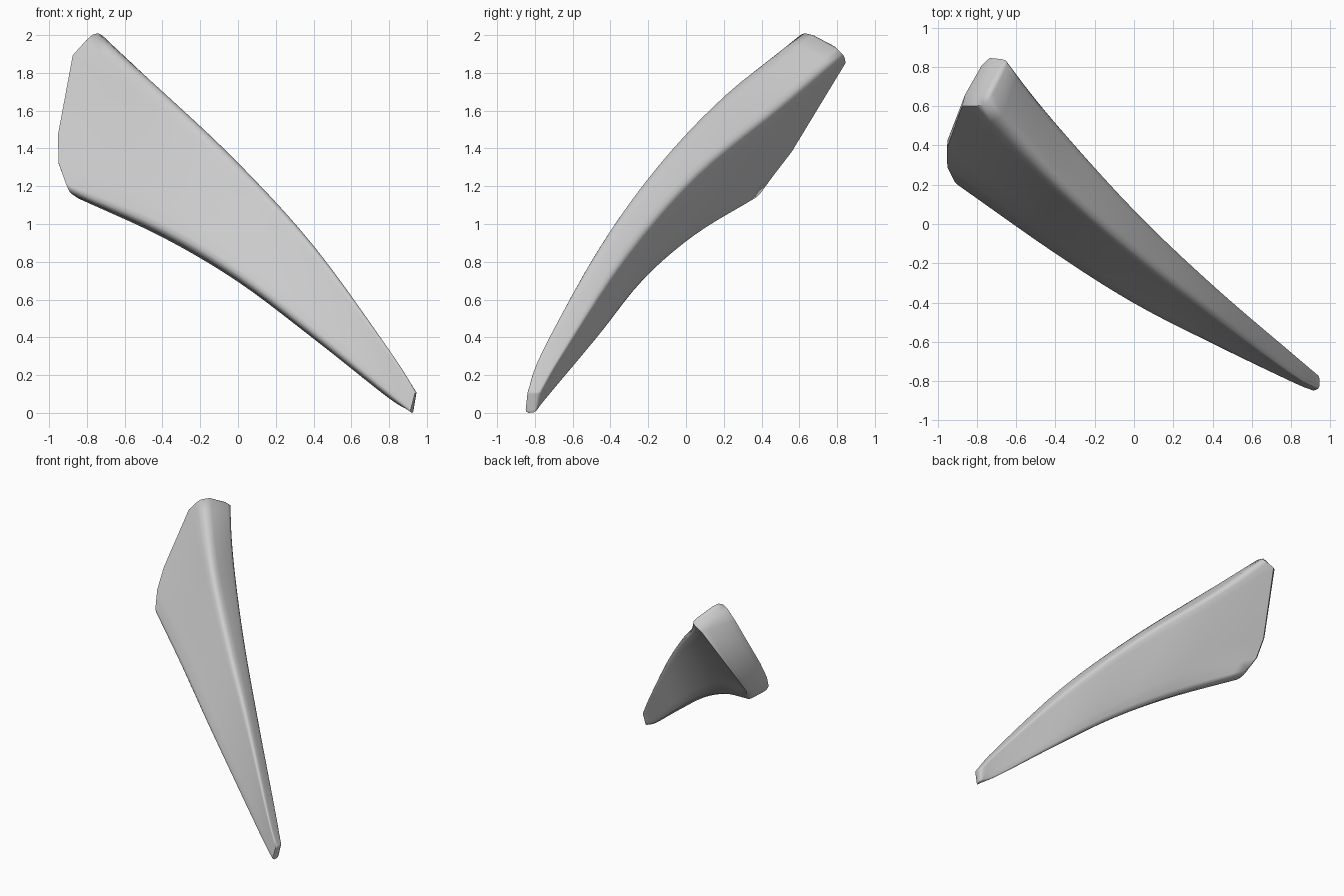
import bpy, bmesh
from mathutils import Vector as V

if "Cube" in bpy.data.objects:
    bpy.data.objects.remove(bpy.data.objects["Cube"])

# Four long edges of the curved plate at each station, from tip to wide end:
# upper front, upper back, lower back, lower front
stations = [
    [(.94, -.838, .115), (.94, -.77, .11), (.925, -.79, .005), (.91, -.85, .00)],
    [(.80, -.76, .335), (.80, -.65, .315), (.80, -.74, .07), (.80, -.805, .09)],
    [(.40, -.455, .895), (.41, -.31, .835), (.40, -.47, .385), (.40, -.62, .405)],
    [(.00, -.14, 1.335), (.01, .075, 1.275), (.00, -.23, .685), (.00, -.42, .71)],
    [(-.40, .22, 1.715), (-.39, .52, 1.635), (-.40, .04, .92), (-.40, -.17, .95)],
]


def section(a, b, c, d):
    a, b, c, d = map(V, (a, b, c, d))
    mids = (.15, .6, .8)
    return ([a, b] + [b.lerp(c, t) for t in mids] + [c, d]
            + [a.lerp(d, t) for t in reversed(mids)])


cage = [section(*s) for s in stations]
# Wide end, bulging outward between its corners
cage.append([V(p) for p in [
    (-.75, .60, 2.03), (-.63, .835, 1.90),
    (-.735, .845, 1.85), (-.87, .56, 1.38), (-.88, .46, 1.25),
    (-.825, .365, 1.12), (-.895, .18, 1.165),
    (-.95, .29, 1.32), (-.953, .38, 1.47), (-.875, .60, 1.89)]])
CORNERS = {0: .4, 1: .25, 5: .25, 6: .3}  # corner: share of thickness rounded


def spline(p0, p1, p2, p3, t):
    return .5 * (2 * p1 + (p2 - p0) * t + (2 * p0 - 5 * p1 + 4 * p2 - p3) * t * t
                 + (3 * p1 - p0 - 3 * p2 + p3) * t ** 3)


def rounded(sec):
    """Round the four true corners of a section."""
    thick = min((sec[0] - sec[1]).length, (sec[5] - sec[6]).length)
    out = []
    for i, p in enumerate(sec):
        if i not in CORNERS:
            out.append(p)
            continue
        r = thick * CORNERS[i]
        q, n = sec[i - 1], sec[(i + 1) % 10]
        s = p + (q - p).normalized() * min(r, (q - p).length * .6)
        e = p + (n - p).normalized() * min(r, (n - p).length * .6)
        for t in (0, .33, .67, 1):
            out.append(s * (1 - t) ** 2 + p * 2 * t * (1 - t) + e * t * t)
    return out


# Smooth loft along the length
STEPS = 5
ends = [[2 * p - q for p, q in zip(cage[0], cage[1])]] + cage
ends.append([2 * p - q for p, q in zip(cage[-1], cage[-2])])
rings = []
for k in range(len(cage) - 1):
    for j in range(STEPS):
        rings.append(rounded([spline(*pts, j / STEPS) for pts in zip(*ends[k:k + 4])]))
rings.append(rounded(cage[-1]))

bm = bmesh.new()
loops = [[bm.verts.new(p) for p in ring] for ring in rings]
n = len(loops[0])
for a, b in zip(loops, loops[1:]):
    for i in range(n):
        bm.faces.new((a[i], a[(i + 1) % n], b[(i + 1) % n], b[i]))


def cap(loop, inner, push):
    """Close an end with strips running front to back, slightly domed."""
    mean = lambda vs: sum((v.co for v in vs), V()) / len(vs)
    d = (mean(loop) - mean(inner)).normalized() * push
    rows = []
    for i in range(n // 2):
        p, q = loop[(3 - i) % n], loop[4 + i]
        if i in (0, n // 2 - 1):
            rows.append([p, q])
        else:
            rows.append([p] + [bm.verts.new(p.co.lerp(q.co, t) + d) for t in (.2, .8)] + [q])
    for r, s in zip(rows[1:-1], rows[2:-1]):
        for j in range(3):
            bm.faces.new((r[j], r[j + 1], s[j + 1], s[j]))
    # narrow strips at the top and bottom of the cap
    for r, s in ((rows[0], rows[1]), (rows[-1], rows[-2])):
        bm.faces.new((r[0], s[1], s[0]))
        bm.faces.new((r[0], r[1], s[2], s[1]))
        bm.faces.new((r[1], s[3], s[2]))


cap(loops[0], loops[1], .008)
cap(loops[-1], loops[-2], .018)
bmesh.ops.recalc_face_normals(bm, faces=bm.faces)

# Stand on the ground
low = min(v.co.z for v in bm.verts)
bmesh.ops.translate(bm, verts=bm.verts, vec=(0, 0, -low))
mesh = bpy.data.meshes.new("curved_blade")
bm.to_mesh(mesh)
bm.free()
blade = bpy.data.objects.new("curved_blade", mesh)
bpy.context.collection.objects.link(blade)
bpy.context.view_layer.objects.active = blade
blade.select_set(True)
bpy.ops.object.shade_smooth_by_angle(angle=1.1)
